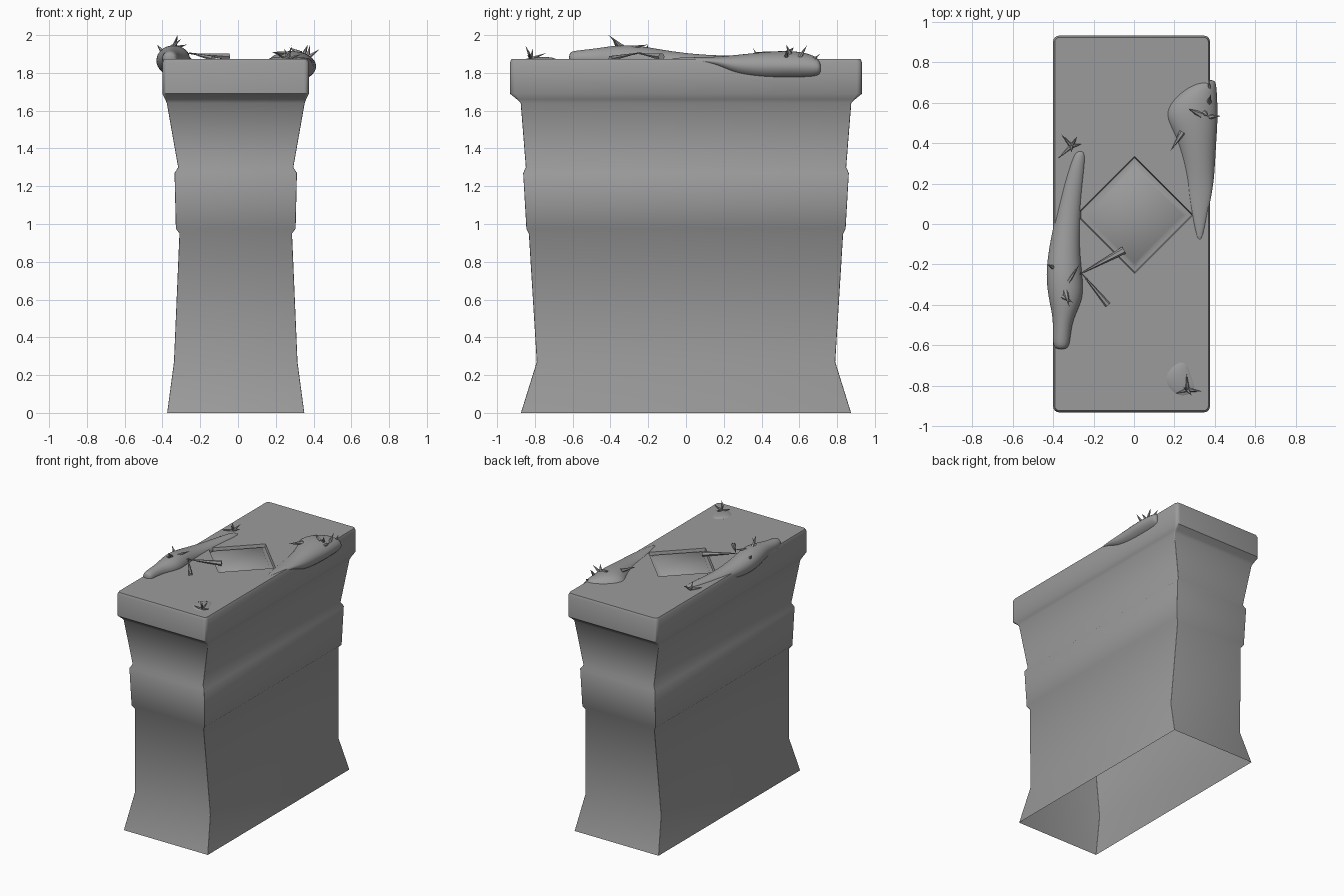
import bpy, bmesh, math
from mathutils import Vector

CX = -0.012   # pedestal sits slightly off centre
TOP = 1.873

stone = bpy.data.materials.new("dark_stone")
stone.diffuse_color = (.33, .33, .33, 1)


def finish(bm, name, angle=30, subsurf=0):
    bmesh.ops.recalc_face_normals(bm, faces=bm.faces)
    me = bpy.data.meshes.new(name)
    bm.to_mesh(me)
    bm.free()
    me.materials.append(stone)
    ob = bpy.data.objects.new(name, me)
    bpy.context.collection.objects.link(ob)
    if subsurf:
        m = ob.modifiers.new("smooth", 'SUBSURF')
        m.levels = m.render_levels = subsurf
    bpy.ops.object.select_all(action='DESELECT')
    ob.select_set(True)
    bpy.context.view_layer.objects.active = ob
    bpy.ops.object.shade_smooth_by_angle(angle=math.radians(angle))
    return ob


def bridge(bm, a, b):
    n = len(a)
    for i in range(n):
        j = (i + 1) % n
        bm.faces.new((a[i], a[j], b[j], b[i]))


def rounded_rect(bm, hx, hy, z, r, seg=4):
    vs = []
    for k, (sx, sy) in enumerate(((1, 1), (-1, 1), (-1, -1), (1, -1))):
        for i in range(seg + 1):
            a = math.pi / 2 * (k + i / seg)
            vs.append(bm.verts.new((CX + sx * (hx - r) + r * math.cos(a),
                                    sy * (hy - r) + r * math.sin(a), z)))
    return vs


def diamond(bm, r, z):
    return [bm.verts.new((0.003 + r * math.cos(k * math.pi / 2),
                          0.045 + r * math.sin(k * math.pi / 2), z)) for k in range(4)]


# pedestal: open-bottomed stack of rings (half x, half y, z, corner radius)
bm = bmesh.new()
profile = [(.363, .874, 0, .004), (.327, .79, .27, .004), (.298, .832, .95, .004),
           (.317, .845, .975, .004), (.324, .862, 1.27, .004), (.305, .848, 1.30, .004),
           (.365, .875, 1.64, .006), (.373, .895, 1.66, .012), (.388, .932, 1.69, .028),
           (.388, .932, 1.855, .028), (.380, .924, TOP, .024)]
rings = [rounded_rect(bm, *p) for p in profile]
for a, b in zip(rings, rings[1:]):
    bridge(bm, a, b)
# diamond groove set into the top
dia = [diamond(bm, r, z) for r, z in
       ((.29, TOP), (.283, TOP - .025), (.262, TOP - .025), (.238, TOP - .008))]
rim = [bm.edges.new((dia[0][i], dia[0][(i + 1) % 4])) for i in range(4)]
rim += [bm.edges.get((rings[-1][i], rings[-1][(i + 1) % len(rings[-1])]))
        for i in range(len(rings[-1]))]
bmesh.ops.triangle_fill(bm, edges=rim, use_beauty=True)
for a, b in zip(dia, dia[1:]):
    bridge(bm, a, b)
bm.faces.new(dia[-1])
# the rim of the top stays crisp, the bands below blend softly
for e in rim:
    e.smooth = False
finish(bm, "pedestal", 46)


# organic growths: elliptical sections along y (x, y, z, radius x, radius z)
def growth(name, path, n=12):
    bm = bmesh.new()
    secs = []
    for x, y, z, rx, rz in path:
        secs.append([bm.verts.new((x + rx * math.cos(2 * math.pi * i / n), y,
                                   z + rz * math.sin(2 * math.pi * i / n))) for i in range(n)])
    for a, b in zip(secs, secs[1:]):
        bridge(bm, a, b)
    bm.faces.new(secs[0])
    bm.faces.new(secs[-1])
    finish(bm, name, 60, 2)


growth("left_root", [
    (-.36, -.622, 1.877, .034, .035), (-.36, -.58, 1.875, .046, .045),
    (-.352, -.47, 1.877, .048, .055), (-.335, -.37, 1.875, .092, .075),
    (-.347, -.25, 1.865, .094, .085), (-.345, -.12, 1.855, .080, .068),
    (-.325, .05, 1.85, .064, .050), (-.30, .2, 1.855, .052, .038),
    (-.272, .33, 1.86, .036, .030), (-.265, .365, 1.86, .022, .018)])
growth("right_root", [
    (.325, -.09, 1.868, .012, .012), (.325, .05, 1.866, .042, .018),
    (.326, .16, 1.862, .064, .024), (.323, .24, 1.842, .078, .052),
    (.315, .34, 1.836, .092, .070), (.300, .45, 1.835, .115, .082),
    (.275, .54, 1.835, .146, .086), (.295, .62, 1.833, .122, .080),
    (.335, .69, 1.83, .076, .060), (.365, .715, 1.825, .035, .03)])
growth("front_mound", [
    (.24, -.86, 1.856, .03, .018), (.245, -.82, 1.860, .09, .022),
    (.215, -.76, 1.860, .08, .028), (.23, -.70, 1.860, .05, .022),
    (.24, -.675, 1.86, .02, .008)])

# thorns and splinters: (base, tip, base radius)
thorns = [
    # left root
    ((-.34, -.33, 1.93), (-.32, -.41, 2.0), .016), ((-.34, -.31, 1.93), (-.27, -.20, 1.95), .014),
    ((-.37, -.35, 1.92), (-.30, -.39, 1.98), .016), ((-.39, -.22, 1.90), (-.43, -.20, 1.95), .016),
    # right root
    ((.24, .455, 1.90), (.18, .36, 1.91), .016), ((.33, .54, 1.90), (.27, .57, 1.935), .018),
    ((.37, .53, 1.88), (.43, .535, 1.925), .014), ((.37, .60, 1.88), (.38, .64, 1.945), .014),
    ((.35, .55, 1.90), (.37, .53, 1.95), .013), ((.375, .66, 1.86), (.37, .71, 1.90), .013),
    # splinters lying by the diamond groove
    ((-.05, -.13, 1.885), (-.29, -.26, 1.905), .019), ((-.13, -.40, 1.876), (-.27, -.23, 1.91), .015),
]
# small thorn tufts on the flat top: centre, then tip offsets
tufts = [((.265, -.82, 1.875), [(-.06, -.02, .02), (.075, -.01, .025), (-.005, .08, .03),
                                (.02, -.03, .07), (-.02, .01, .055)]),
         ((-.31, .385, 1.875), [(-.065, -.06, .01), (.05, .01, .02), (-.05, .06, .03),
                                (.03, .05, .04), (.0, -.03, .055)])]
for c, tips in tufts:
    thorns += [(c, tuple(a + b for a, b in zip(c, t)), .011) for t in tips]

bm = bmesh.new()
for base, tip, r in thorns:
    p, q = Vector(base), Vector(tip)
    rot = (q - p).to_track_quat('Z', 'Y')
    ring = [bm.verts.new(p + rot @ Vector((r * math.cos(i * math.pi / 3),
                                           r * math.sin(i * math.pi / 3), 0))) for i in range(6)]
    apex = bm.verts.new(q)
    bm.faces.new(ring)
    for i in range(6):
        bm.faces.new((ring[i], ring[(i + 1) % 6], apex))
finish(bm, "thorns", 40)
